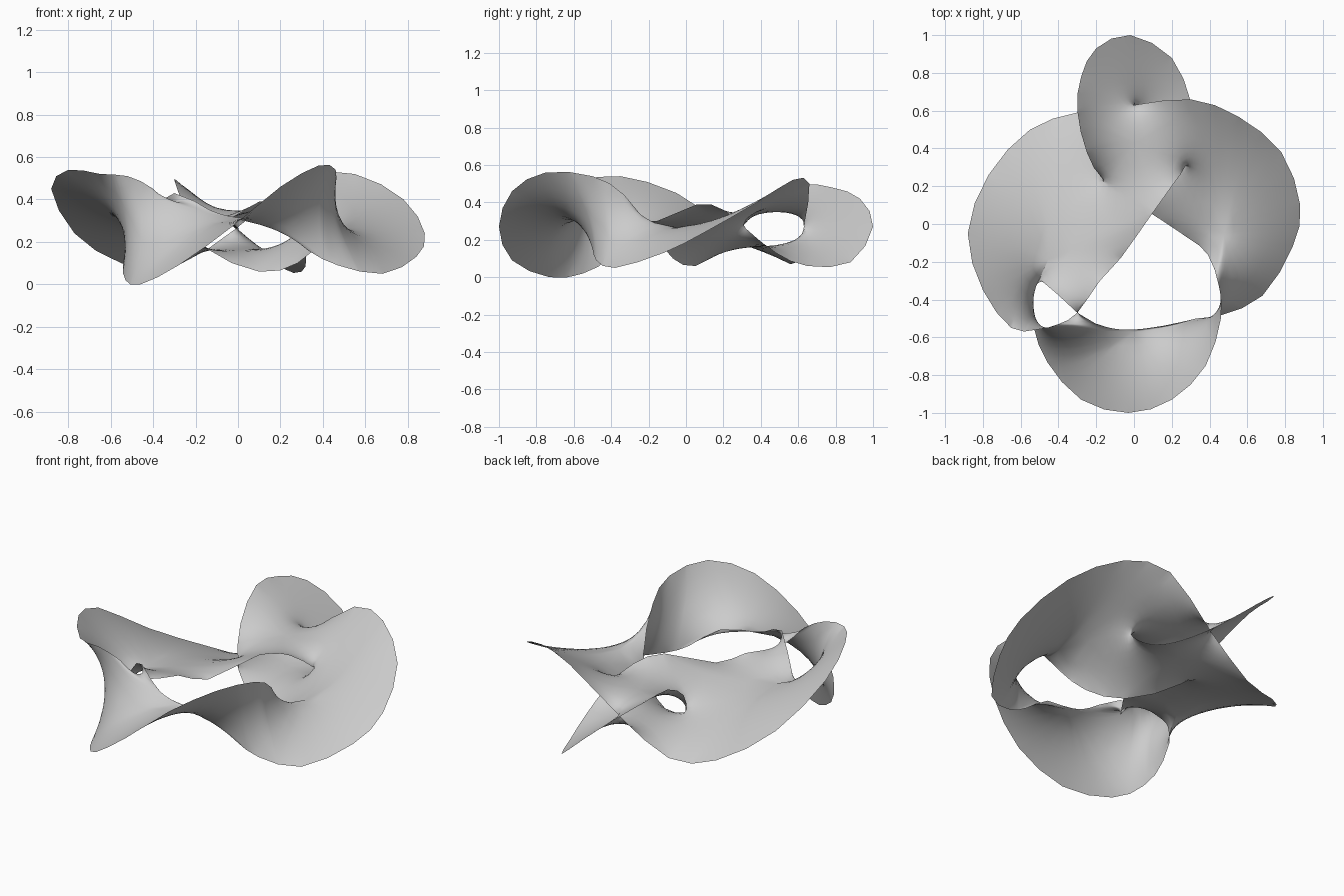
import bpy
import bmesh
from mathutils import Vector

if "Cube" in bpy.data.objects:
    bpy.data.objects.remove(bpy.data.objects["Cube"], do_unlink=True)

# Rim: one closed knotted curve in hundredths of a unit.
# Tags name the crossings (over / under) and the three turning points.
RIM = [
    (-30, 59, 8, "L under"), (-55, 50, 10), (-77, 26, 24), (-88, -5, 45),
    (-80, -35, 54), (-65, -55, 52), (-52, -56, 51, "A over"), (-40, -53, 45),
    (-30, -47, 34, "D under"), (-18, -30, 33), (-7, -18, 29),
    (10, 6, 39, "C over"), (20, 20, 36), (28, 32, 26, "turn C"),
    (32, 48, 13), (30, 65, 6, "R under"),
    (20, 88, 8), (-2, 100, 27), (-20, 93, 42), (-28, 78, 48),
    (-30, 60, 49, "L over"), (-25, 38, 36), (-15, 22, 17, "turn L"),
    (10, 5, 6, "C under"),
    (28, -7, 10), (39, -16, 22), (45, -33, 44), (46, -50, 54, "F over"),
    (38, -75, 56), (20, -93, 46), (-3, -100, 27), (-28, -93, 9),
    (-46, -73, 0), (-53, -55, 2, "A under"), (-54, -40, 11), (-49, -30, 28),
    (-30, -47, 43, "D over"), (-10, -56, 33), (15, -54, 29), (33, -50, 16),
    (47, -48, 9, "F under"), (68, -38, 5), (84, -12, 13), (88, 10, 24),
    (78, 38, 40), (55, 57, 52), (30, 66, 50, "R over"), (0, 63, 27, "turn R"),
]
TAG = {c[3]: 2 * i for i, c in enumerate(RIM) if len(c) > 3}
COUNT = 2 * len(RIM)


def rim_points():
    """Each rim point followed by a smooth midpoint to the next one."""
    p = [Vector(c[:3]) / 100 for c in RIM]
    n = len(p)
    out = []
    for i in range(n):
        a, b, c, d = p[i - 1], p[i], p[(i + 1) % n], p[(i + 2) % n]
        out += [b, (9 * (b + c) - a - d) / 16]
    return out


def run(first, last, skip_first=0, skip_last=0):
    """Rim indices from one tag to another, stopping short where asked."""
    i, end = TAG[first] + skip_first, TAG[last] - skip_last
    return [k % COUNT for k in range(i, i + (end - i) % COUNT + 1)]


def band(name):
    """Half-twisted strip through a crossing."""
    return [TAG[name + s] + k for s in (" over", " under") for k in (-1, 0, 1)]


FACES = [
    # upper and lower centre sheets
    run("R over", "turn R") + run("L over", "turn L") + run("C over", "turn C"),
    run("turn R", "L under") + run("turn L", "C under") + run("turn C", "R under"),
    # back, left, right and front lobes
    run("R under", "L over") + [TAG["turn R"]],
    run("L under", "A over", 0, 1) + run("A under", "D over", 1, 1)
    + run("D under", "C over", 1, 0) + [TAG["turn L"]],
    run("C under", "F over", 0, 1) + run("F under", "R over", 1, 0)
    + [TAG["turn C"]],
    run("F over", "A under", 1, 1) + run("A over", "D under", 1, 1)
    + run("D over", "F under", 1, 1),
    # twisted strips joining the front lobe
    band("A"), band("D"), band("F"),
]


def relax(bm, rounds, sweeps):
    """Pull the inside tight like a soap film while the rim stays put."""
    inner = [v for v in bm.verts if not v.is_boundary]
    for _ in range(rounds):
        weight = {}
        for f in bm.faces:
            for l in f.loops:
                u = l.link_loop_next.vert.co - l.vert.co
                w = l.link_loop_prev.vert.co - l.vert.co
                cot = u.dot(w) / max(u.cross(w).length, 1e-7)
                e = l.link_loop_next.edge
                weight[e] = weight.get(e, 0) + min(max(cot, 0.03), 6)
        links = [(v, [(e.other_vert(v), weight[e]) for e in v.link_edges])
                 for v in inner]
        for _ in range(sweeps):
            for v, near in links:
                total, pull = 0.0, Vector()
                for other, w in near:
                    pull += other.co * w
                    total += w
                v.co = pull / total


# Film mesh: coarse fans, refined and tightened in steps
bm = bmesh.new()
verts = [bm.verts.new(p) for p in rim_points()]
for face in FACES:
    # neighbouring runs may share an end point
    bm.faces.new([verts[i] for i in dict.fromkeys(face)])
bmesh.ops.poke(bm, faces=bm.faces[:])
for level in range(4):
    if level:
        bmesh.ops.subdivide_edges(bm, edges=bm.edges[:], cuts=1,
                                  use_grid_fill=True)
        bmesh.ops.triangulate(bm, faces=bm.faces[:])
    relax(bm, 8, 15)
bmesh.ops.recalc_face_normals(bm, faces=bm.faces[:])

mesh = bpy.data.meshes.new("film_surface")
bm.to_mesh(mesh)
bm.free()
film = bpy.data.objects.new("film_surface", mesh)
bpy.context.collection.objects.link(film)

# Plain grey
grey = bpy.data.materials.new("light_grey")
grey.use_nodes = True
color = (0.6, 0.6, 0.6, 1)
grey.diffuse_color = color
grey.node_tree.nodes["Principled BSDF"].inputs["Base Color"].default_value = color
mesh.materials.append(grey)
mesh.polygons.foreach_set("use_smooth", [True] * len(mesh.polygons))
